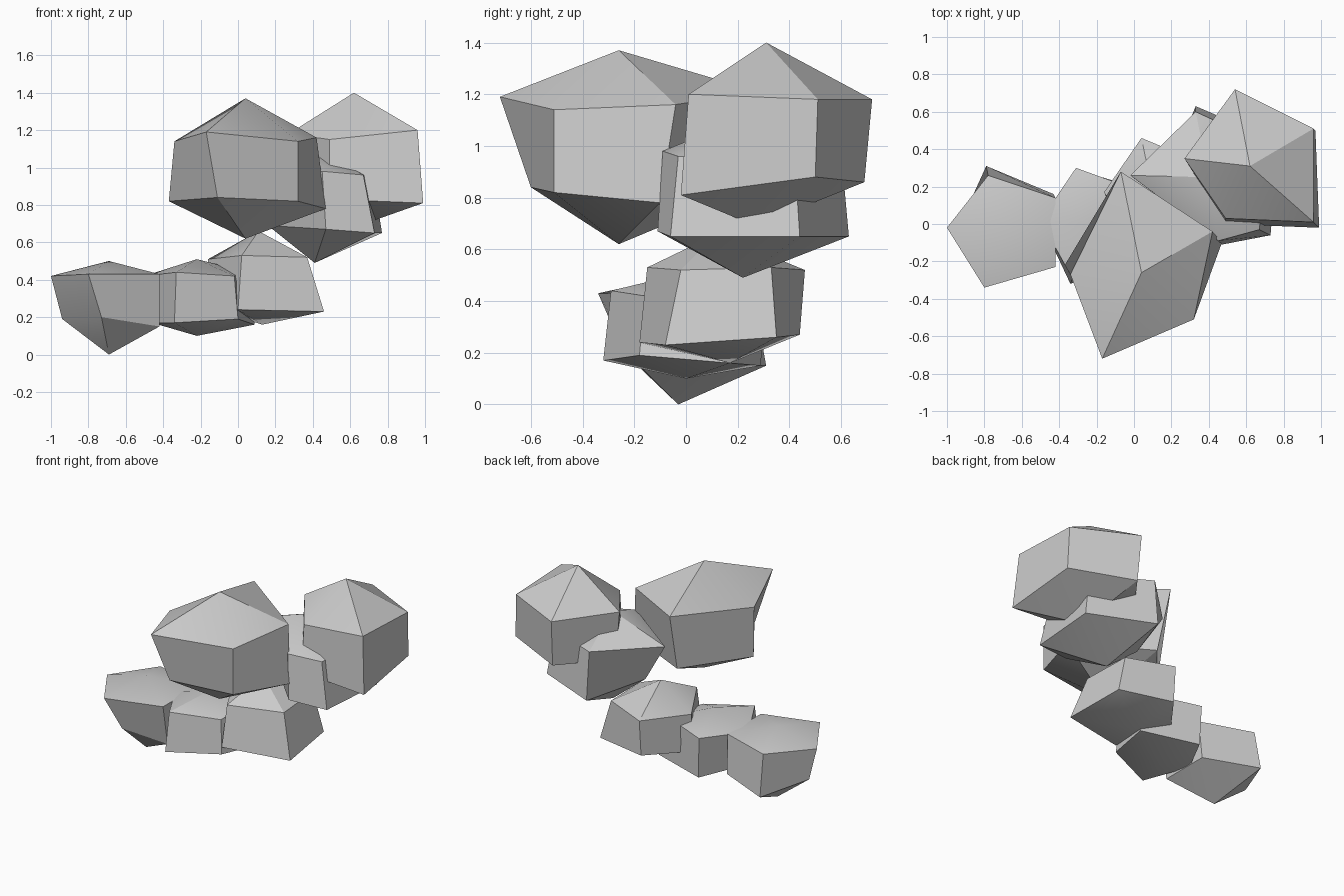
import bpy
import bmesh
import math
from mathutils import Vector

default_cube = bpy.data.objects.get("Cube")
if default_cube:
    bpy.data.objects.remove(default_cube, do_unlink=True)

# One plain grey covers the whole cluster
puff_grey = bpy.data.materials.new("puff_grey")
puff_grey.use_nodes = True
grey = (0.6, 0.6, 0.6, 1)
puff_grey.diffuse_color = grey
puff_grey.node_tree.nodes["Principled BSDF"].inputs["Base Color"].default_value = grey

CENTIMETRE = 0.01


def make_puff(name, peak, base, crown, skirt):
    """Five-sided lump: a crown ring and a skirt ring, closed by fans to a peak and a base."""
    mesh_builder = bmesh.new()

    def add_corner(position):
        return mesh_builder.verts.new(Vector(position) * CENTIMETRE)

    peak_corner = add_corner(peak)
    base_corner = add_corner(base)
    crown_ring = [add_corner(position) for position in crown]
    skirt_ring = [add_corner(position) for position in skirt]

    # Top fan, side wall and bottom fan for each side
    sides = len(crown_ring)
    for side in range(sides):
        following = (side + 1) % sides
        crown_start, crown_end = crown_ring[side], crown_ring[following]
        skirt_start, skirt_end = skirt_ring[side], skirt_ring[following]
        mesh_builder.faces.new((peak_corner, crown_start, crown_end))
        mesh_builder.faces.new((crown_start, skirt_start, skirt_end, crown_end))
        mesh_builder.faces.new((skirt_start, base_corner, skirt_end))
    bmesh.ops.recalc_face_normals(mesh_builder, faces=mesh_builder.faces)

    mesh = bpy.data.meshes.new(name)
    mesh_builder.to_mesh(mesh)
    mesh_builder.free()
    mesh.materials.append(puff_grey)

    # Soft shading across shallow edges only
    mesh.shade_smooth()
    mesh.set_sharp_from_angle(angle=math.radians(30))
    puff = bpy.data.objects.new(name, mesh)
    bpy.context.collection.objects.link(puff)
    return puff


# Low trail of small puffs; rings run counterclockwise, in centimetres
make_puff(
    "right_end_puff", peak=(-69, -2, 50), base=(-69, -3, 0),
    crown=[(-100, -2, 42), (-80, -34, 43), (-42, -23, 43), (-42, 14, 43), (-78, 26, 43)],
    skirt=[(-94, -2, 19), (-73, -24, 20), (-42, -18, 15), (-43, 16, 16), (-79, 31, 15)],
)
make_puff(
    "right_inner_puff", peak=(-22, 0, 51), base=(-22, 0, 10),
    crown=[(-50, 2, 42), (-33, -29, 44), (-2, -16, 42), (2, 18, 45), (-31, 30, 43)],
    skirt=[(-46, 0, 17), (-34, -32, 17), (0, -18, 19), (9, 17, 16), (-30, 29, 15)],
)
make_puff(
    "middle_puff", peak=(11, 12, 66), base=(13, 17, 16),
    crown=[(-16, 17, 51), (2, -15, 53), (37, -2, 52), (35, 33, 53), (4, 46, 52)],
    skirt=[(-16, 17, 25), (0, -18, 24), (46, -8, 23), (42, 35, 26), (4, 44, 27)],
)

# Puff that joins the trail to the two tall ones
make_puff(
    "connecting_puff", peak=(40, 25, 112), base=(41, 22, 49),
    crown=[(-2, 26, 98), (45, -9, 98), (67, -3, 96), (72, 42, 96), (33, 60, 98)],
    skirt=[(16, 22, 69), (47, -11, 67), (73, -6, 65), (77, 44, 65), (33, 63, 65)],
)

# Large upper puffs
make_puff(
    "front_large_puff", peak=(4, -26, 137), base=(4, -26, 62),
    crown=[(-34, -27, 114), (-17, -72, 119), (32, -51, 114), (42, -4, 116), (-7, 28, 121)],
    skirt=[(-37, -22, 82), (-11, -60, 84), (32, -51, 82), (47, -10, 78), (-5, 17, 80)],
)
make_puff(
    "back_large_puff", peak=(62, 31, 140), base=(65, 27, 69),
    crown=[(27, 35, 118), (49, 3, 115), (96, 1, 120), (96, 51, 118), (54, 72, 118)],
    skirt=[(30, 35, 84), (49, 0, 83), (99, -2, 81), (97, 50, 88), (55, 69, 86)],
)
